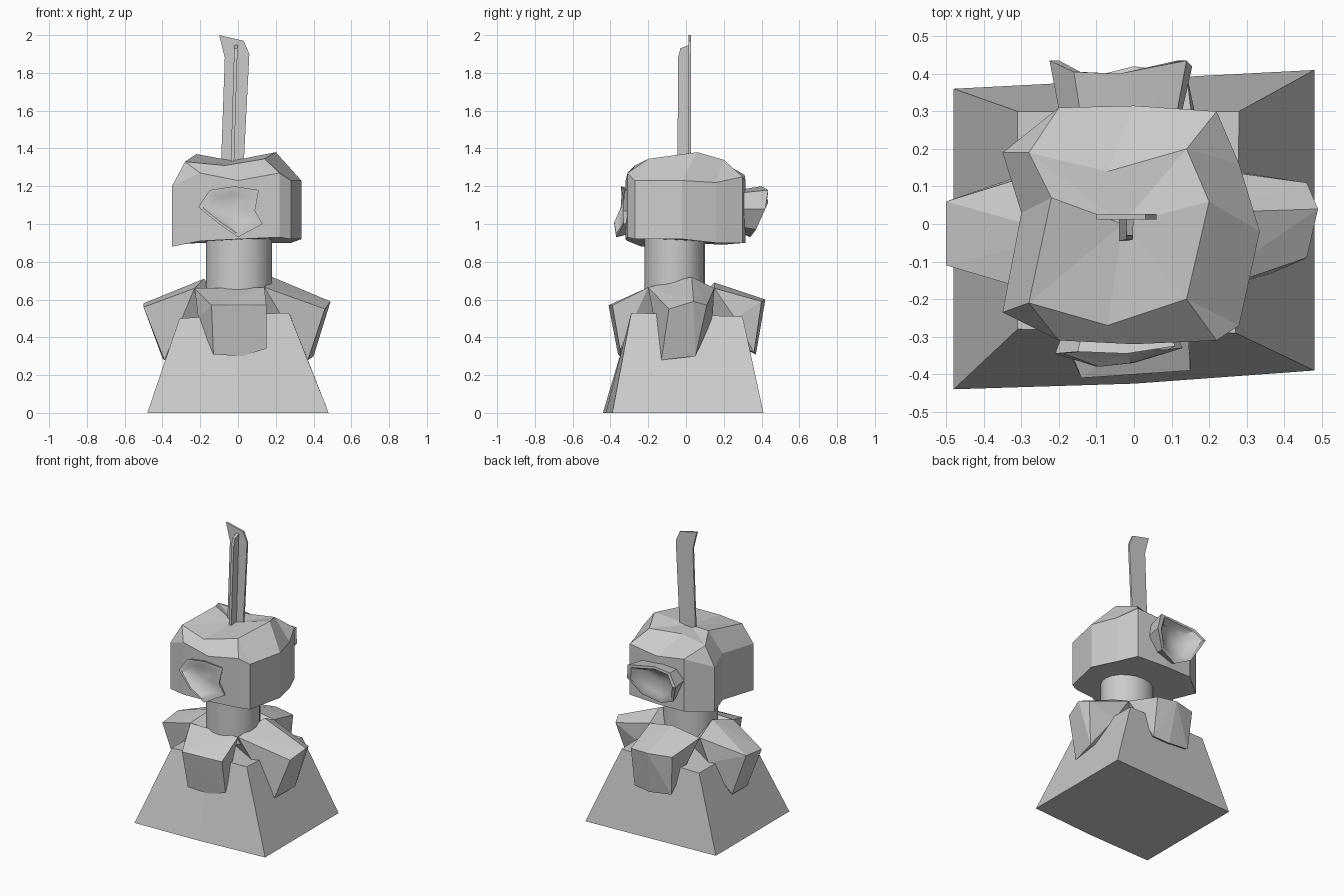
import bpy, bmesh, math

if "Cube" in bpy.data.objects:
    bpy.data.objects.remove(bpy.data.objects["Cube"])


def finish(name, bm, smooth=False):
    bmesh.ops.remove_doubles(bm, verts=bm.verts, dist=0.0005)
    bmesh.ops.recalc_face_normals(bm, faces=bm.faces)
    me = bpy.data.meshes.new(name)
    bm.to_mesh(me)
    bm.free()
    ob = bpy.data.objects.new(name, me)
    bpy.context.collection.objects.link(ob)
    if smooth:
        bpy.ops.object.select_all(action='DESELECT')
        ob.select_set(True)
        bpy.context.view_layer.objects.active = ob
        bpy.ops.object.shade_smooth_by_angle(angle=math.radians(32))
    return ob


def loft(name, rings, apex=None, cap_start=True, smooth=False):
    """Skin a list of equal-length rings; close the end with a fan or a flat cap."""
    bm = bmesh.new()
    vs = [[bm.verts.new(p) for p in r] for r in rings]
    n = len(vs[0])
    for a, b in zip(vs, vs[1:]):
        for i in range(n):
            j = (i + 1) % n
            bm.faces.new((a[i], a[j], b[j], b[i]))
    if cap_start:
        bm.faces.new(vs[0])
    if apex:
        c = bm.verts.new(apex)
        for i in range(n):
            bm.faces.new((vs[-1][i], vs[-1][(i + 1) % n], c))
    else:
        bm.faces.new(vs[-1])
    return finish(name, bm, smooth)


def hull(name, pts):
    bm = bmesh.new()
    for p in pts:
        bm.verts.new(p)
    r = bmesh.ops.convex_hull(bm, input=bm.verts)
    loose = [v for v in bm.verts if not v.link_faces]
    bmesh.ops.delete(bm, geom=loose, context='VERTS')
    return finish(name, bm)


# Tapered pedestal
loft("pedestal", [
    [(-.48, -.44, 0), (0, -.425, 0), (.48, -.39, 0), (.48, .41, 0), (-.48, .36, 0)],
    [(-.31, -.28, .5), (-.02, -.285, .52), (.27, -.29, .53), (.28, .3, .51), (-.31, .3, .5)]])

# Draped collar: four folded flaps sharing the same shoulder corners
fl, fr = (-.23, -.19, .66), (.14, -.2, .665)
br, bl = (.17, .15, .66), (-.21, .15, .66)
core = (0, -.03, .5)
flaps = {
    "front": [fl, fr, (-.02, -.19, .66), (-.14, -.41, .57), (.01, -.4, .565), (.15, -.39, .57),
              (-.13, -.36, .31), (.02, -.35, .3), (.15, -.35, .34), (-.21, -.27, .5)],
    "back": [bl, br, (0, .15, .69), (-.16, .38, .6), (0, .42, .6), (.14, .4, .59),
             (-.14, .36, .33), (.02, .37, .31), (.14, .36, .32), (.17, .26, .5)],
    "left": [fl, bl, (-.18, -.03, .71), (-.5, -.11, .56), (-.47, 0, .58), (-.5, .06, .58),
             (-.39, -.11, .28), (-.4, .07, .29), (-.27, .14, .5)],
    "right": [fr, br, (.18, .03, .72), (.46, -.09, .55), (.49, .04, .59), (.46, .11, .57),
              (.37, -.13, .28), (.4, .05, .3), (.27, .14, .5)],
}
for side, pts in flaps.items():
    hull("collar_flap_" + side, pts + [core])

# Smooth neck
neck = [[(.005 + .175 * math.cos(a), -.06 + .16 * math.sin(a), z)
         for a in [math.tau * i / 20 for i in range(20)]] for z in (.6, .95)]
loft("neck", neck, smooth=True)

# Faceted head
outline = [(-.3, .03, 1.22, .9), (-.35, -.235, 1.2, .88), (-.2, -.31, 1.27, .91), (0, -.32, 1.23, .92),
           (.22, -.31, 1.27, .93), (.28, -.27, 1.23, .92), (.335, -.02, 1.23, .92), (.28, .16, 1.22, .9),
           (.22, .3, 1.25, .9), (0, .315, 1.23, .9), (-.2, .31, 1.26, .9), (-.35, .19, 1.2, .89)]
TL, TR = (-.28, -.21, 1.33), (.14, -.2, 1.345)
UL, UR = (-.28, .19, 1.33), (.14, .2, 1.34)
crown = [(-.22, .07, 1.37), TL, TL, (-.07, -.27, 1.31), TR, TR,
         (.2, .06, 1.38), UR, UR, (-.07, .14, 1.335), UL, UL]
loft("head", [[(x, y, lo) for x, y, hi, lo in outline],
              [(x, y, hi) for x, y, hi, lo in outline], crown], apex=(-.03, 0, 1.335))

# Tall blade on the head: two thin crossed plates
def plate(name, profile, axis, lo, hi):
    rings = [[(p, d, z) if axis == 'x' else (d + (z - 1.34) * .03, p, z) for p, z in profile]
             for d in (lo, hi)]
    loft(name, rings)

plate("blade_wide", [(-.09, 1.31), (.03, 1.31), (.06, 1.9), (.03, 1.97), (-.1, 2), (-.07, 1.88)],
      'x', .012, .026)
plate("blade_rib", [(-.045, 1.31), (.02, 1.31), (.02, 1.95), (-.03, 1.93), (-.042, 1.88)],
      'y', -.038, -.02)


# Open cups on the face and the back of the head
def cup(name, rim, base_y, center, depth_y):
    cx, cz = center
    def ring(s, y=None, dy=0):
        return [(cx + (x - cx) * s, y if y is not None else yy + dy, cz + (z - cz) * s)
                for x, yy, z in rim]
    mid = [(cx + (x - cx) * .65, .5 * (yy + depth_y), cz + (z - cz) * .65) for x, yy, z in rim]
    loft(name, [ring(.85, base_y), ring(1), ring(.86), mid],
         apex=(cx, depth_y, cz), smooth=True)

cup("front_cup", [(-.21, -.345, 1.09), (-.15, -.34, 1.18), (-.02, -.345, 1.2), (.11, -.325, 1.18),
                  (.09, -.335, 1.07), (.13, -.33, 1.0), (0, -.37, .93), (-.1, -.38, 1.0)],
    -.28, (-.05, 1.07), -.325)
cup("back_cup", [(-.225, .435, 1.12), (-.16, .405, 1.19), (-.04, .4, 1.2), (.14, .435, 1.18),
                 (.155, .42, 1.08), (.08, .37, .97), (-.05, .34, .93), (-.16, .37, .98)],
    .29, (-.04, 1.08), .325)
